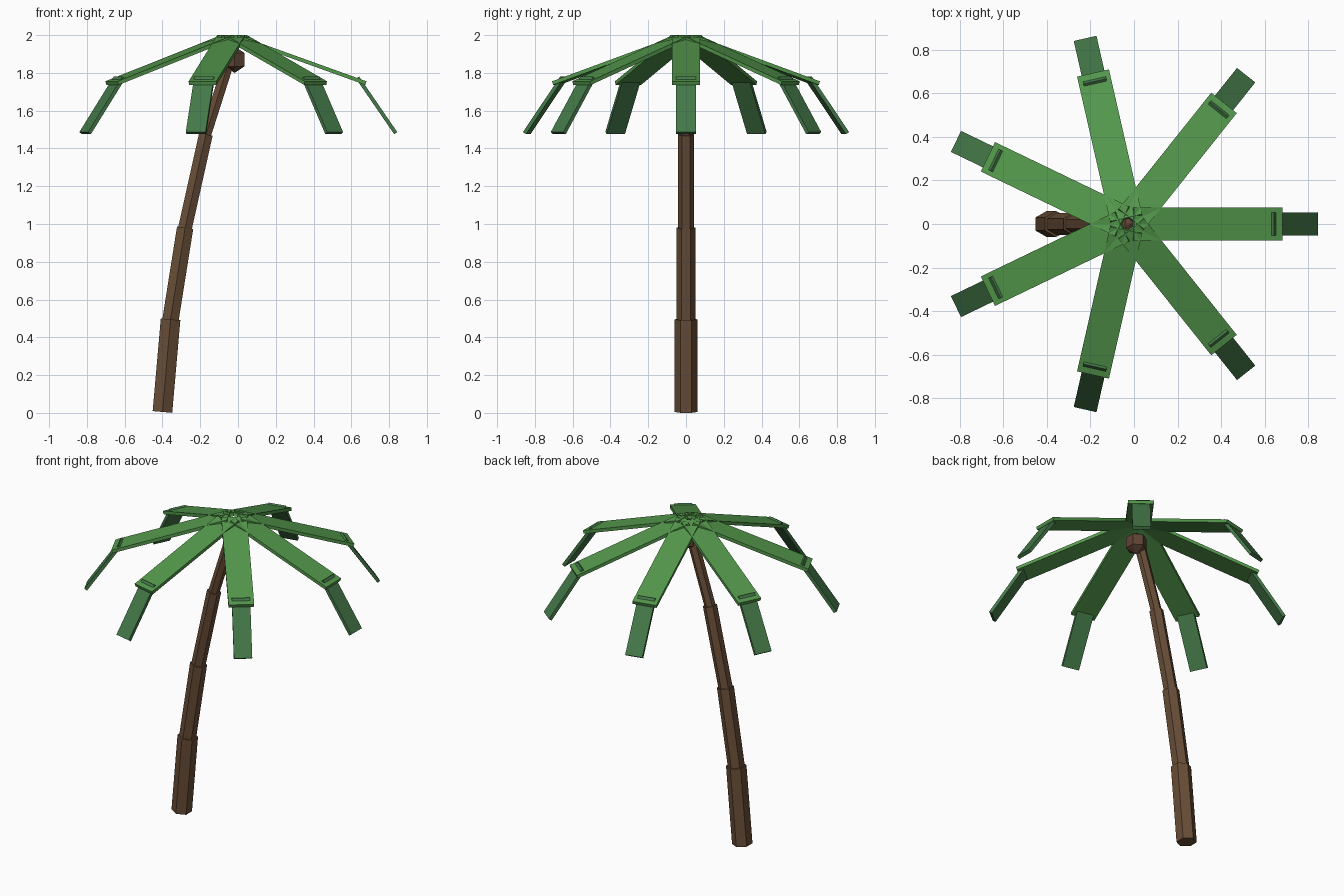
import bpy, bmesh, math
from mathutils import Vector, Matrix

if "Cube" in bpy.data.objects:
    bpy.data.objects.remove(bpy.data.objects["Cube"])


def material(name, rgb):
    m = bpy.data.materials.new(name)
    m.diffuse_color = (*rgb, 1)
    m.use_nodes = True
    m.node_tree.nodes["Principled BSDF"].inputs["Base Color"].default_value = m.diffuse_color
    return m


BARK = material("bark brown", (0.138, 0.075, 0.038))
NUT = material("nut brown", (0.115, 0.058, 0.034))
LEAF = material("leaf green", (0.088, 0.315, 0.072))
TIP = material("dark leaf green", (0.058, 0.19, 0.065))


def finish(name, bm, mat):
    bmesh.ops.recalc_face_normals(bm, faces=bm.faces)
    me = bpy.data.meshes.new(name)
    bm.to_mesh(me)
    bm.free()
    me.materials.append(mat)
    ob = bpy.data.objects.new(name, me)
    bpy.context.collection.objects.link(ob)


def prism(name, start, end, radius):
    """Six-sided prism leaning in the xz plane, with a corner facing the front."""
    a, b = Vector((start[0], 0, start[1])), Vector((end[0], 0, end[1]))
    d = b - a
    bm = bmesh.new()
    turn = Matrix.Translation((a + b) / 2) @ Matrix.Rotation(math.atan2(d.x, d.z), 4, 'Y')
    bmesh.ops.create_cone(bm, cap_ends=True, segments=6, radius1=radius, radius2=radius,
                          depth=d.length, matrix=turn @ Matrix.Rotation(math.pi / 2, 4, 'Z'))
    # make sure a corner points along y
    inv = turn.inverted()
    ang = min((abs((inv @ v.co).x) for v in bm.verts))
    if ang > 0.01 * radius:
        bmesh.ops.transform(bm, verts=bm.verts,
                            matrix=turn @ Matrix.Rotation(math.pi / 6, 4, 'Z') @ inv)
    finish(name, bm, BARK)


def plank(name, angle, start, end, width, thick, mat):
    """Thin board whose centre line runs from (r, z) to (r, z), turned about the crown."""
    d = Vector((end[0] - start[0], 0, end[1] - start[1]))
    mid = Vector(((start[0] + end[0]) / 2, 0, (start[1] + end[1]) / 2))
    bm = bmesh.new()
    bmesh.ops.create_cube(bm, size=1, matrix=(
        Matrix.Translation((CROWN_X, 0, 0)) @ Matrix.Rotation(angle, 4, 'Z')
        @ Matrix.Translation(mid) @ Matrix.Rotation(math.atan2(-d.z, d.x), 4, 'Y')
        @ Matrix.Diagonal((d.length, width, thick, 1))))
    finish(name, bm, mat)


# Trunk: four prisms, each thinner and leaning further
joints = [(-0.40, 0.005), (-0.357, 0.495), (-0.28, 0.98), (-0.17, 1.475), (-0.028, 1.92)]
for i, r in enumerate((0.06, 0.05, 0.042, 0.033)):
    a, b = Vector(joints[i]), Vector(joints[i + 1])
    if i:
        a -= (b - a).normalized() * 0.01
    prism(f"trunk_section_{i + 1}", a, b, r)

# Nut at the crown: coarse six-sided ball
bm = bmesh.new()
bmesh.ops.create_uvsphere(bm, u_segments=6, v_segments=3, radius=0.07)
spin = math.pi / 6 if max(v.co.x for v in bm.verts) > 0.058 else 0
bmesh.ops.transform(bm, verts=bm.verts, matrix=Matrix.Translation((-0.018, 0, 1.87))
                    @ Matrix.Rotation(spin, 4, 'Z'))
finish("nut", bm, NUT)

# Seven fronds: a broad inner board and a steep hanging tip poking through its end
CROWN_X = -0.03
for k in range(7):
    ang = k * math.tau / 7
    plank(f"frond_{k + 1}", ang, (0.026, 1.991), (0.707, 1.746), 0.15, 0.02, LEAF)
    plank(f"frond_tip_{k + 1}", ang, (0.663, 1.775), (0.865, 1.481), 0.107, 0.02, TIP)
